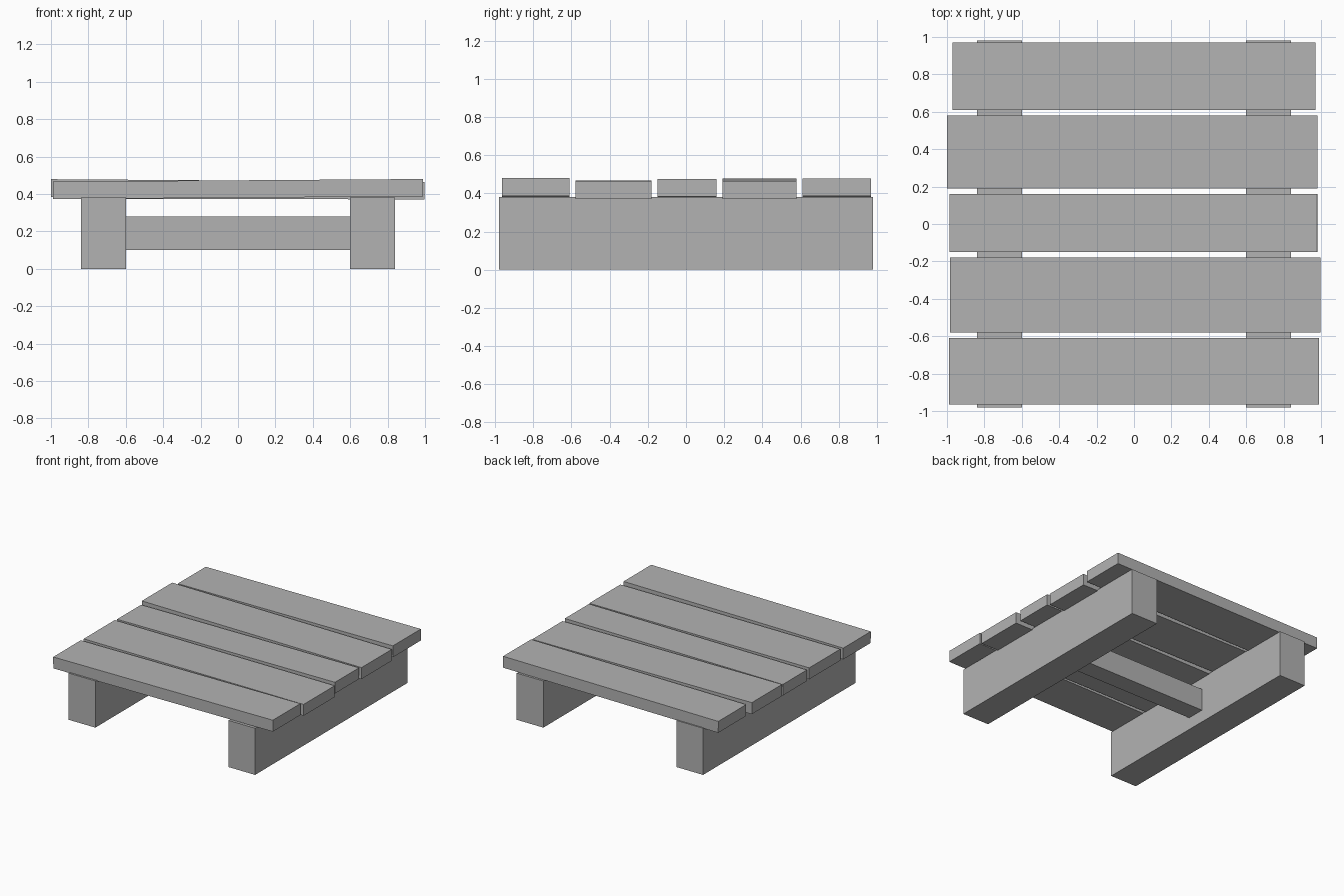
import bpy
from math import atan2
from mathutils import Matrix

if "Cube" in bpy.data.objects:
    bpy.data.objects.remove(bpy.data.objects["Cube"])

grey = bpy.data.materials.new("plain grey")
grey.diffuse_color = (0.45, 0.45, 0.45, 1)
grey.use_nodes = True
grey.node_tree.nodes["Principled BSDF"].inputs["Base Color"].default_value = grey.diffuse_color


def box(name, x, y, z, rise=0.0):
    """Box between the given (min, max) ranges; rise lifts +x and lowers -x."""
    size = [b - a for a, b in (x, y, z)]
    centre = [(a + b) / 2 for a, b in (x, y, z)]
    bpy.ops.mesh.primitive_cube_add(size=1)
    ob = bpy.context.object
    ob.name = name
    tilt = Matrix.Rotation(-atan2(2 * rise, size[0]), 4, 'Y')
    ob.data.transform(Matrix.Translation(centre) @ tilt @ Matrix.Diagonal((*size, 1)))
    ob.data.materials.append(grey)
    return ob


# Two long bearers running front to back
for side, x in (("left", (-0.84, -0.60)), ("right", (0.60, 0.84))):
    box(side + "_bearer", x, (-0.98, 0.98), (0, 0.38))

# Cross brace joining the bearers
box("cross_brace", (-0.60, 0.60), (-0.075, 0.075), (0.10, 0.28))

# Uneven deck planks: x range, y range, z range, tilt
planks = [
    ((-0.99, 0.99), (-0.965, -0.61), (0.38, 0.473), 0.007),
    ((-0.985, 0.998), (-0.58, -0.18), (0.373, 0.466), -0.002),
    ((-0.985, 0.98), (-0.15, 0.16), (0.378, 0.469), 0.006),
    ((-1.0, 0.98), (0.19, 0.58), (0.378, 0.472), -0.007),
    ((-0.97, 0.97), (0.61, 0.97), (0.38, 0.473), 0.006),
]
for i, (x, y, z, rise) in enumerate(planks, 1):
    box(f"deck_plank_{i}", x, y, z, rise)
